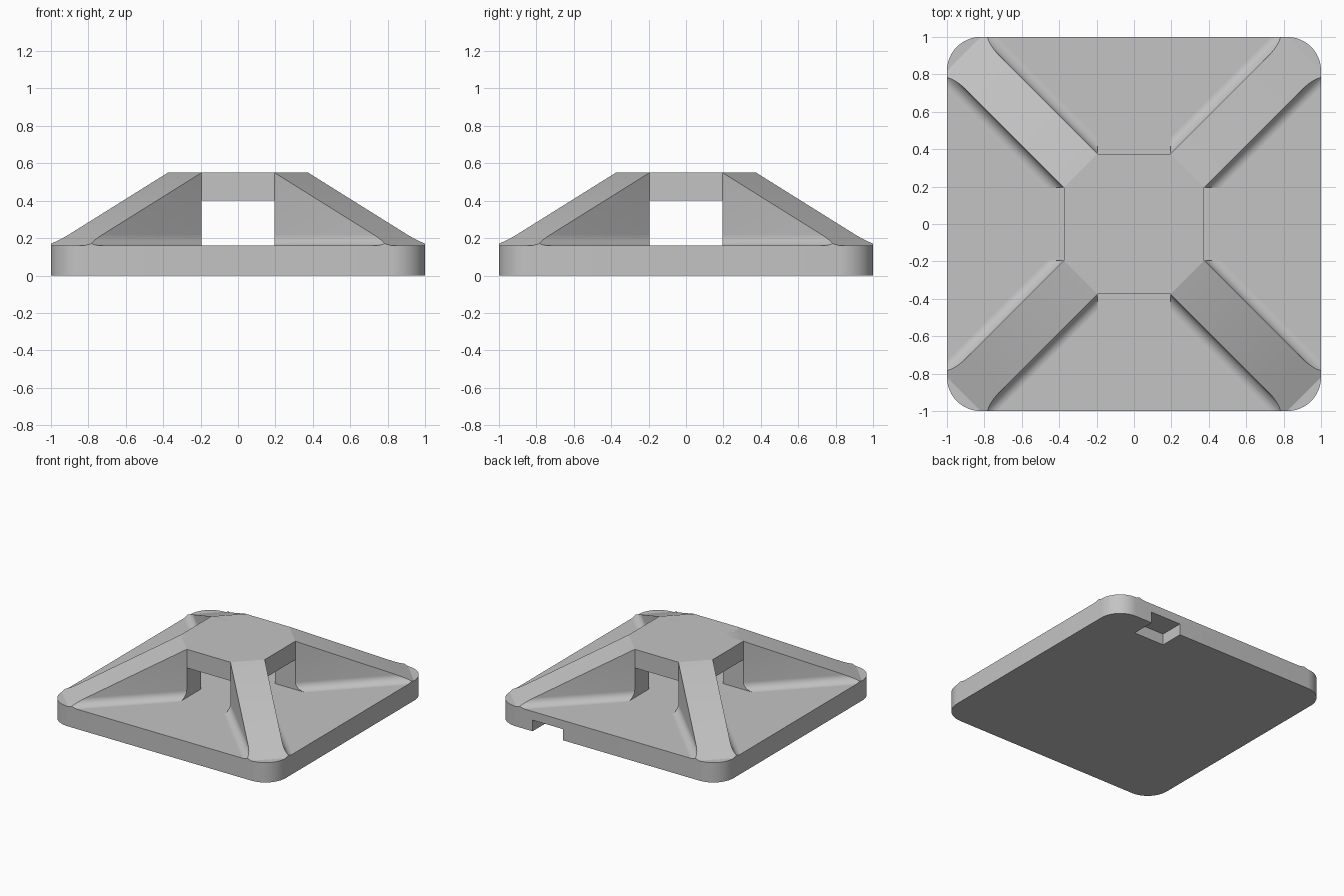
import bpy, bmesh, math
from mathutils import Vector

if "Cube" in bpy.data.objects:
    bpy.data.objects.remove(bpy.data.objects["Cube"])

PLATE = 0.16      # plate thickness
TOP = 0.55        # height of the platform
IN, OUT = 0.195, 0.375   # octagon corner coordinates
HALF = (OUT - IN) / math.sqrt(2)   # half width of a rib
FILLET = 0.06
SLOPE = 0.625     # rib drop per unit of x

grey = bpy.data.materials.new("grey")
grey.diffuse_color = (0.55, 0.55, 0.55, 1)
grey.use_nodes = True
grey.node_tree.nodes["Principled BSDF"].inputs["Base Color"].default_value = grey.diffuse_color


def make(name, bm):
    bmesh.ops.recalc_face_normals(bm, faces=bm.faces)
    mesh = bpy.data.meshes.new(name)
    bm.to_mesh(mesh)
    bm.free()
    mesh.materials.append(grey)
    ob = bpy.data.objects.new(name, mesh)
    bpy.context.collection.objects.link(ob)
    return ob


def prism(points, offset):
    bm = bmesh.new()
    face = bm.faces.new([bm.verts.new(p) for p in points])
    ext = bmesh.ops.extrude_face_region(bm, geom=[face])
    moved = [v for v in ext["geom"] if isinstance(v, bmesh.types.BMVert)]
    bmesh.ops.translate(bm, verts=moved, vec=offset)
    return bm


def cut(bm, point, normal):
    """Remove everything on the normal side and cap the opening."""
    res = bmesh.ops.bisect_plane(
        bm, geom=bm.verts[:] + bm.edges[:] + bm.faces[:], dist=1e-6,
        plane_co=point, plane_no=normal, clear_outer=True)
    edges = [e for e in res["geom_cut"] if isinstance(e, bmesh.types.BMEdge)]
    bmesh.ops.holes_fill(bm, edges=edges, sides=0)


def smooth(ob):
    bpy.ops.object.select_all(action='DESELECT')
    ob.select_set(True)
    bpy.context.view_layer.objects.active = ob
    bpy.ops.object.shade_smooth_by_angle(angle=math.radians(25))


# base plate with rounded corners
R = 0.18
outline = []
for k, (sx, sy) in enumerate([(1, 1), (-1, 1), (-1, -1), (1, -1)]):
    for i in range(13):
        a = math.pi / 2 * (k + i / 12)
        outline.append((sx * (1 - R) + R * math.cos(a),
                        sy * (1 - R) + R * math.sin(a), 0))
plate = make("base_plate", prism(outline, (0, 0, PLATE)))

# notch in the underside of the back edge
notch = make("notch_cutter", prism(
    [(0.40, 0.807, -0.1), (0.67, 0.807, -0.1), (0.67, 1.1, -0.1), (0.40, 1.1, -0.1)],
    (0, 0, 0.19)))
mod = plate.modifiers.new("notch", 'BOOLEAN')
mod.operation = 'DIFFERENCE'
mod.solver = 'EXACT'
mod.object = notch
bpy.context.view_layer.objects.active = plate
bpy.ops.object.modifier_apply(modifier=mod.name)
bpy.data.objects.remove(notch)
smooth(plate)

# octagonal platform
octagon = [(OUT, IN), (IN, OUT), (-IN, OUT), (-OUT, IN),
           (-OUT, -IN), (-IN, -OUT), (IN, -OUT), (OUT, -IN)]
make("platform", prism([(x, y, 0.40) for x, y in octagon], (0, 0, TOP - 0.40)))

# rib cross-section with filleted feet, as (across, height)
side = [(HALF, TOP)]
for i in range(9):
    a = math.pi / 2 * i / 8
    side.append((HALF + FILLET * (1 - math.cos(a)),
                 PLATE + FILLET * (1 - math.sin(a))))
section = side + [(-u, z) for u, z in reversed(side)]

# four diagonal ribs running from the platform to the corners
along = Vector((1, 1, 0)).normalized()
across = Vector((1, -1, 0)).normalized()
for k, name in enumerate(["back_right", "back_left", "front_left", "front_right"]):
    bm = prism([across * u + Vector((0, 0, z)) for u, z in section], along * 1.6)
    cut(bm, (IN, 0, 0), (-1, 0, 0))
    cut(bm, (0, IN, 0), (0, -1, 0))
    cut(bm, (1, 0, 0), (1, 0, 0))
    cut(bm, (0, 1, 0), (0, 1, 0))
    cut(bm, (OUT, IN, TOP), (SLOPE / 2, SLOPE / 2, 1))
    rib = make(name + "_rib", bm)
    rib.rotation_euler.z = k * math.pi / 2
    smooth(rib)
